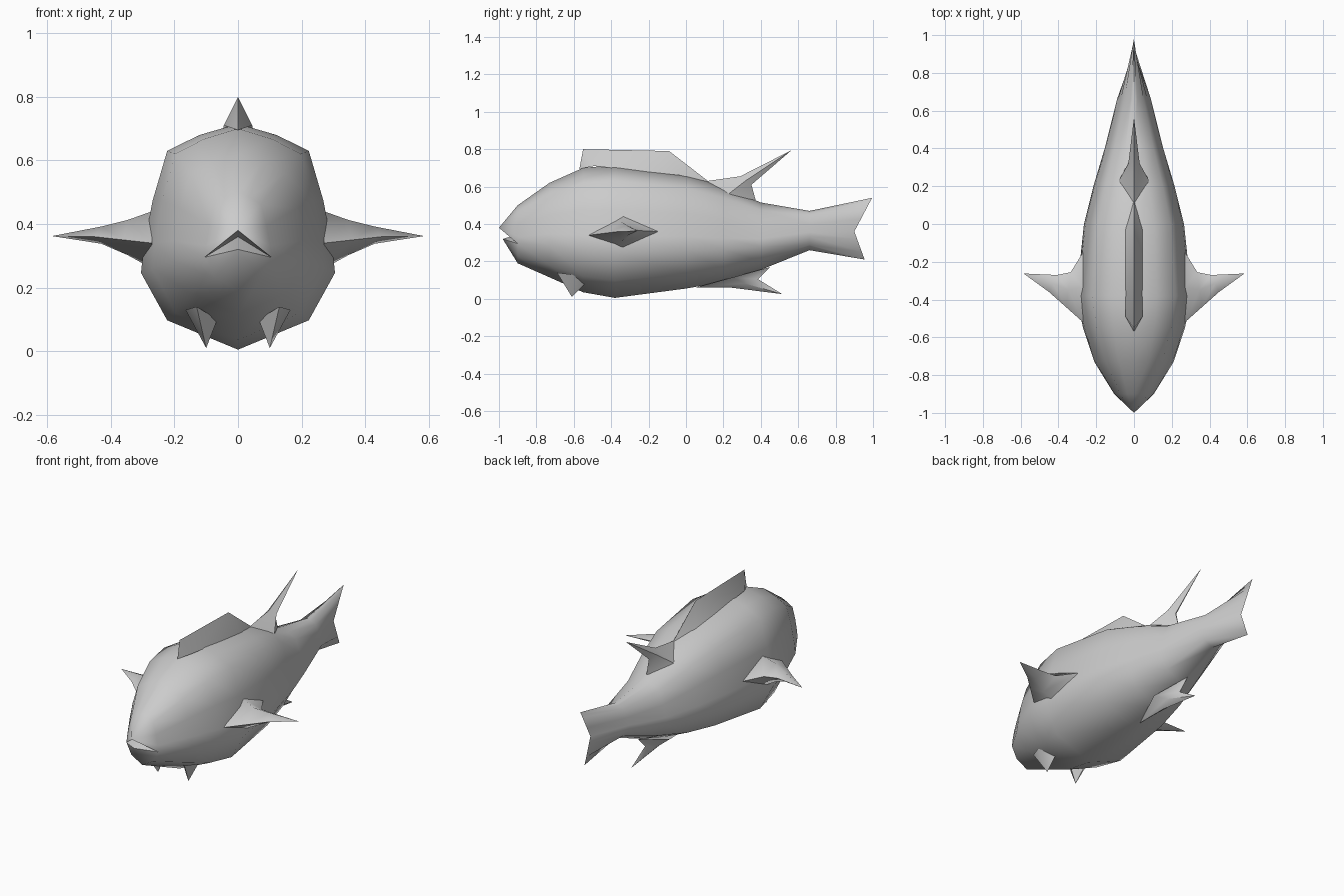
import bpy, bmesh
from math import radians
from mathutils import Vector

cube = bpy.data.objects.get("Cube")
if cube:
    bpy.data.objects.remove(cube, do_unlink=True)

grey = bpy.data.materials.new("fish_grey")
grey.use_nodes = True
grey.diffuse_color = (0.6, 0.6, 0.6, 1)
grey.node_tree.nodes["Principled BSDF"].inputs["Base Color"].default_value = (0.6, 0.6, 0.6, 1)


def finish(name, bm, angle):
    bmesh.ops.remove_doubles(bm, verts=bm.verts, dist=0.0005)
    bmesh.ops.recalc_face_normals(bm, faces=bm.faces)
    mesh = bpy.data.meshes.new(name)
    bm.to_mesh(mesh)
    bm.free()
    mesh.materials.append(grey)
    ob = bpy.data.objects.new(name, mesh)
    bpy.context.collection.objects.link(ob)
    bpy.ops.object.select_all(action='DESELECT')
    ob.select_set(True)
    bpy.context.view_layer.objects.active = ob
    bpy.ops.object.shade_smooth_by_angle(angle=radians(angle))
    return ob


def bridge(bm, a, b):
    n = len(a)
    for i in range(n):
        j = (i + 1) % n
        bm.faces.new((a[i], a[j], b[j], b[i]))


# Body: half cross-section as (width share, height share), back to belly
half = [(0, 1), (.4, .95), (.73, .88), (.88, .66), (.97, .46), (1, .34), (.73, .13), (0, 0)]
section = half + [(-x, z) for x, z in half[-2:0:-1]]
# y, top, bottom, half width, pinch towards a diamond shape
stations = [(-.90, .50, .19, .105, 1.2), (-.73, .62, .115, .21, 1.1), (-.55, .70, .035, .27, 1),
            (-.38, .715, .005, .305, 1), (0, .665, .055, .265, 1), (.2, .6, .09, .215, 1.1),
            (.40, .515, .155, .155, 1.3), (.66, .47, .26, .09, 1.8)]
bm = bmesh.new()
rings = []
for y, top, bottom, w, pinch in stations:
    rings.append([bm.verts.new((w * abs(x) ** pinch * (1 if x > 0 else -1), y,
                                bottom + (top - bottom) * f)) for x, f in section])

# Tail: last ring flattens into a forked edge
low, notch, high = Vector((0, .955, .21)), Vector((0, .90, .36)), Vector((0, .995, .54))
fork = []
for x, f in section:
    p = notch.lerp(high, (f - .46) / .54) if f > .46 else low.lerp(notch, f / .46)
    fork.append(bm.verts.new(p))
rings.append(fork)
for a, b in zip(rings, rings[1:]):
    bridge(bm, a, b)

# Mouth: upper and lower lips with a hollow between them
head = rings[0]
n = len(head)
upper = bm.verts.new((0, -1, .38))
lower = bm.verts.new((0, -.98, .32))
throat = bm.verts.new((0, -.85, .36))
corner, other = 5, n - 5
for i in range(n):
    tip = lower if corner <= i < other else upper
    bm.faces.new((head[i], head[(i + 1) % n], tip))
for tip in (upper, lower):
    bm.faces.new((head[corner], tip, throat))
    bm.faces.new((head[other], throat, tip))
bmesh.ops.dissolve_degenerate(bm, dist=0.0005, edges=bm.edges)
finish("fish_body", bm, 70)


# Fins: lofted diamonds (front, back, side offset) ending in a tip
def fin(name, sections, tip, angle=50):
    bm = bmesh.new()
    loops = []
    for front, back, side in sections:
        f, b, s = Vector(front), Vector(back), Vector(side)
        m = (f + b) / 2
        loops.append([bm.verts.new(p) for p in (f, m + s, b, m - s)])
    for a, b in zip(loops, loops[1:]):
        bridge(bm, a, b)
    end = bm.verts.new(tip)
    for i in range(4):
        bm.faces.new((loops[-1][i], loops[-1][(i + 1) % 4], end))
    return finish(name, bm, angle)


fin("rear_dorsal_fin", [((0, .08, .625), (0, .38, .50), (.08, 0, 0)),
                        ((0, .29, .655), (0, .35, .61), (.03, 0, 0))], (0, .565, .795))
fin("anal_fin", [((0, .05, .06), (0, .45, .17), (.07, 0, 0)),
                 ((0, .24, .06), (0, .385, .105), (.03, 0, 0))], (0, .515, .025))
for side, word in ((1, "left"), (-1, "right")):
    fin(word + "_pectoral_fin",
        [((side * .27, -.52, .34), (side * .27, -.15, .36), (0, 0, .09)),
         ((side * .36, -.44, .35), (side * .335, -.255, .365), (0, 0, .055)),
         ((side * .45, -.36, .36), (side * .41, -.27, .37), (0, 0, .027))],
        (side * .585, -.262, .362), 60)
    fin(word + "_pelvic_fin",
        [((side * .13, -.69, .14), (side * .10, -.53, .09), (side * .05, 0, .015))],
        (side * .10, -.61, .01), 60)

# Front dorsal fin: long wedge with a sharp ridge
bm = bmesh.new()
nose, heel = bm.verts.new((0, -.57, .695)), bm.verts.new((0, .13, .62))
ridge = [bm.verts.new((0, -.55, .80)), bm.verts.new((0, -.09, .79))]
for x in (-.045, .045):
    base = [bm.verts.new((x, -.49, .71)), bm.verts.new((x, -.03, .66))]
    bm.faces.new((nose, base[0], ridge[0]))
    bm.faces.new((base[0], base[1], ridge[1], ridge[0]))
    bm.faces.new((base[1], heel, ridge[1]))
finish("front_dorsal_fin", bm, 50)
